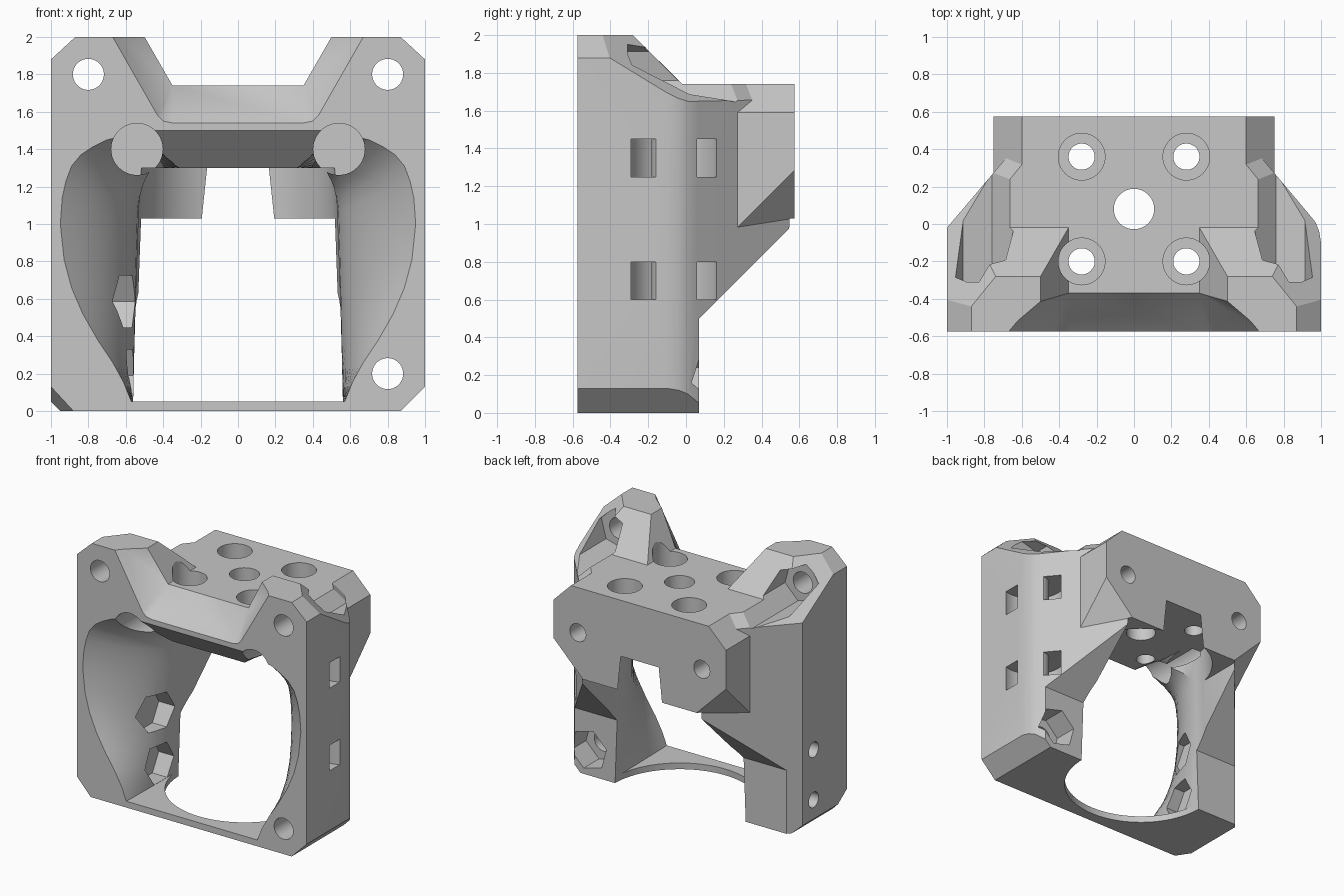
import bpy, bmesh
from math import pi
from mathutils import Matrix, Vector

cube = bpy.data.objects.get("Cube")
if cube:
    bpy.data.objects.remove(cube, do_unlink=True)

grey = bpy.data.materials.new("mid grey")
grey.use_nodes = True
grey.diffuse_color = (0.57, 0.57, 0.57, 1)
grey.node_tree.nodes["Principled BSDF"].inputs["Base Color"].default_value = (0.57, 0.57, 0.57, 1)


def finish(bm, name):
    bmesh.ops.recalc_face_normals(bm, faces=bm.faces)
    mesh = bpy.data.meshes.new(name)
    bm.to_mesh(mesh)
    bm.free()
    mesh.materials.append(grey)
    obj = bpy.data.objects.new(name, mesh)
    bpy.context.collection.objects.link(obj)
    return obj


def hull(name, points, planes=()):
    """Convex solid round the points, trimmed by (point, outward normal) planes."""
    bm = bmesh.new()
    for p in points:
        bm.verts.new(p)
    res = bmesh.ops.convex_hull(bm, input=bm.verts)
    spare = {v for v in res["geom_interior"] + res["geom_unused"]
             if isinstance(v, bmesh.types.BMVert)}
    bmesh.ops.delete(bm, geom=list(spare), context="VERTS")
    bmesh.ops.dissolve_limit(bm, angle_limit=0.01, verts=bm.verts, edges=bm.edges)
    for co, no in planes:
        bmesh.ops.bisect_plane(bm, geom=bm.verts[:] + bm.edges[:] + bm.faces[:],
                               plane_co=co, plane_no=no, clear_outer=True)
        bmesh.ops.holes_fill(bm, edges=[e for e in bm.edges if e.is_boundary])
    return finish(bm, name)


def loft(name, rings):
    """Solid skinned through closed rings with equal point counts."""
    bm = bmesh.new()
    loops = [[bm.verts.new(p) for p in ring] for ring in rings]
    n = len(loops[0])
    for a, b in zip(loops, loops[1:]):
        for i in range(n):
            j = (i + 1) % n
            bm.faces.new((a[i], a[j], b[j], b[i]))
    bm.faces.new(loops[0])
    bm.faces.new(loops[-1])
    bmesh.ops.triangulate(bm, faces=bm.faces)
    return finish(bm, name)


def rod(name, start, end, r1, r2=None, sides=40, turn=0):
    """Cylinder, cone or hex prism between two points."""
    a, b = Vector(start), Vector(end)
    d = b - a
    m = Matrix.Translation((a + b) / 2) @ d.to_track_quat("Z", "Y").to_matrix().to_4x4() \
        @ Matrix.Rotation(turn, 4, "Z")
    bm = bmesh.new()
    bmesh.ops.create_cone(bm, cap_ends=True, segments=sides, radius1=r1,
                          radius2=r1 if r2 is None else r2, depth=d.length, matrix=m)
    return finish(bm, name)


def combine(target, tool, operation="DIFFERENCE"):
    mod = target.modifiers.new("join", "BOOLEAN")
    mod.operation, mod.solver, mod.object = operation, "EXACT", tool
    bpy.context.view_layer.objects.active = target
    bpy.ops.object.modifier_apply(modifier=mod.name)
    bpy.data.objects.remove(tool, do_unlink=True)


# Main body: plan outline with one rounded and one sharp rear corner
plan = [(-1, -.575), (-1, -.02), (-.5, .57), (.5, .57), (.925, .065),
        (.97, .01), (.99, -.04), (1, -.1), (1, -.575)]
planes = [((-1, -.575, .13), (-.13, -.086, -.12)),
          ((-1, 0, .05), (-1, 0, -1)),
          ((.87, 0, 0), (1, 0, -1))]
for s in (-1, 1):
    planes.append(((s * .87, 0, 2), (s * .12, 0, .13)))
    planes.append(((s * .735, -.275, 2), (s * .0576, .0468, .0767)))
body = hull("mount_body", [(x, y, z) for x, y in plan for z in (0, 2)], planes)

# Rear plate with chamfered corners
planes = []
for s in (-1, 1):
    planes.append(((s * .6, 0, 1.74), (s, 0, 1)))
    planes.append(((s * .75, .27, .98), (s, 1, -1)))
plate = hull("rear_plate", [(x, y, z) for x in (-.75, .75) for y in (.25, .575)
                            for z in (.6, 2)], planes)
combine(body, plate, "UNION")

# Sloped rear underside and stepped top
for profile in ([(.07, -.5), (.07, .5), (.8, 1.23), (.8, -.5)],
                [(-.38, 2.1), (-.02, 1.74), (.8, 1.74), (.8, 2.1)]):
    combine(body, hull("step_cutter", [(x, y, z) for x in (-1.5, 1.5) for y, z in profile]))

# Notch between the two towers, with a bevelled front lip
notch, lip = [], []
for s in (-1, 1):
    notch += [(s * x, y, z) for x, z in ((.557, 2.1), (.35, 1.74)) for y in (-.7, .8)]
    lip += [(s * x, y, z) for x, z in ((.727, 2.1), (.43, 1.58), (.4, 1.55), (.35, 1.54))
            for y in (-.575, -.7)]
    lip += [(s * .557, -.43, 2.1), (s * .5, -.43, 2), (s * .35, -.37, 1.74)]
combine(body, hull("notch_cutter", notch))
combine(body, hull("lip_cutter", lip))

# Air duct: a flared scoop on each side that runs smoothly into the round core
front = [(.57, .05), (.61, .15), (.67, .26), (.75, .38), (.83, .52), (.89, .66),
         (.93, .81), (.95, 1), (.94, 1.14), (.92, 1.23), (.89, 1.31), (.84, 1.37),
         (.78, 1.41), (.7, 1.45), (.5, 1.5)]
for s in (-1, 1):
    rings = []
    for y in (-.7, -.575, -.52, -.46, -.4, -.33, -.26, -.18, -.1, -.01, .08):
        flare = min(1, (.08 - y) / .655) ** 2
        ring = []
        for fx, fz in front:
            rz = .05 + (fz - .05) * 1.25 / 1.45
            rx = .562 - .03 * rz - .13 * max(0, (rz - 1.1) / .2) ** 2
            ring.append((s * (rx + (fx - rx) * flare), y, rz + (fz - rz) * flare))
        rings.append(ring + [(s * .3, y, 1.29), (s * .3, y, .05)])
    combine(body, loft("scoop_cutter", rings))

# Middle of the duct with a bevelled front ceiling, then the round core
for width, profile in ((.49, [(-.7, .05), (-.7, 1.622), (-.37, 1.3), (-.37, .05)]),
                       (.42, [(-.6, .05), (-.6, 1.3), (.08, 1.3), (.08, .05)])):
    combine(body, hull("middle_cutter", [(x, y, z) for x in (-width, width)
                                         for y, z in profile]))
combine(body, rod("core_cutter", (0, .08, -.1), (0, .08, 1.3), .573, .522, 80))

# Open space below the rear plate
combine(body, hull("rear_opening", [(s * x, y, z) for s in (-1, 1) for y in (.08, .8)
                                    for x, z in ((.56, -.1), (.518, 1.03))]))

# Plate holes with counterbores, and the centre hole
for x in (-.28, .28):
    for y in (-.2, .36):
        combine(body, rod("bore", (x, y, 1.5), (x, y, 2.2), .125))
        combine(body, rod("hole", (x, y, 1.1), (x, y, 1.6), .07))
combine(body, rod("centre_hole", (0, .08, 1.1), (0, .08, 2), .108))

# Corner holes with nut traps behind, one flat facing each corner
for x, z, start, back, turn in ((-.8, 1.8, -.31, .32, pi / 4), (.8, 1.8, -.31, .32, pi / 12),
                                (.8, .2, -.12, .2, pi / 4)):
    combine(body, rod("corner_hole", (x, -.8, z), (x, 0, z), .083))
    combine(body, rod("nut_trap", (x, start, z), (x, back, z), .16, sides=6, turn=turn))

# Plate fixing bores, with a thin web left between the two diameters
for s in (-1, 1):
    combine(body, rod("head_bore", (s * .54, -.8, 1.4), (s * .54, .15, 1.4), .138))
    combine(body, rod("fixing_hole", (s * .54, .17, 1.385), (s * .54, .8, 1.385), .07))

# Curved tie channels on one side
for z in (.7, 1.35):
    ring = rod("tie_channel", (.93, -.062, z - .1), (.93, -.062, z + .1), .24, sides=48)
    combine(ring, rod("channel_core", (.93, -.062, z - .3), (.93, -.062, z + .3), .12))
    combine(body, ring)

# Side screw holes with inner nut pockets on the other side
for z in (.19, .585):
    combine(body, rod("side_hole", (-1.2, -.16, z + .01), (-.72, -.16, z + .01), .06))
    combine(body, rod("nut_pocket", (-.69, -.16, z), (-.4, -.16, z), .16,
                      sides=6, turn=pi / 6))

bpy.ops.object.select_all(action="DESELECT")
body.select_set(True)
bpy.context.view_layer.objects.active = body
bpy.ops.object.shade_smooth_by_angle(angle=pi / 7)
